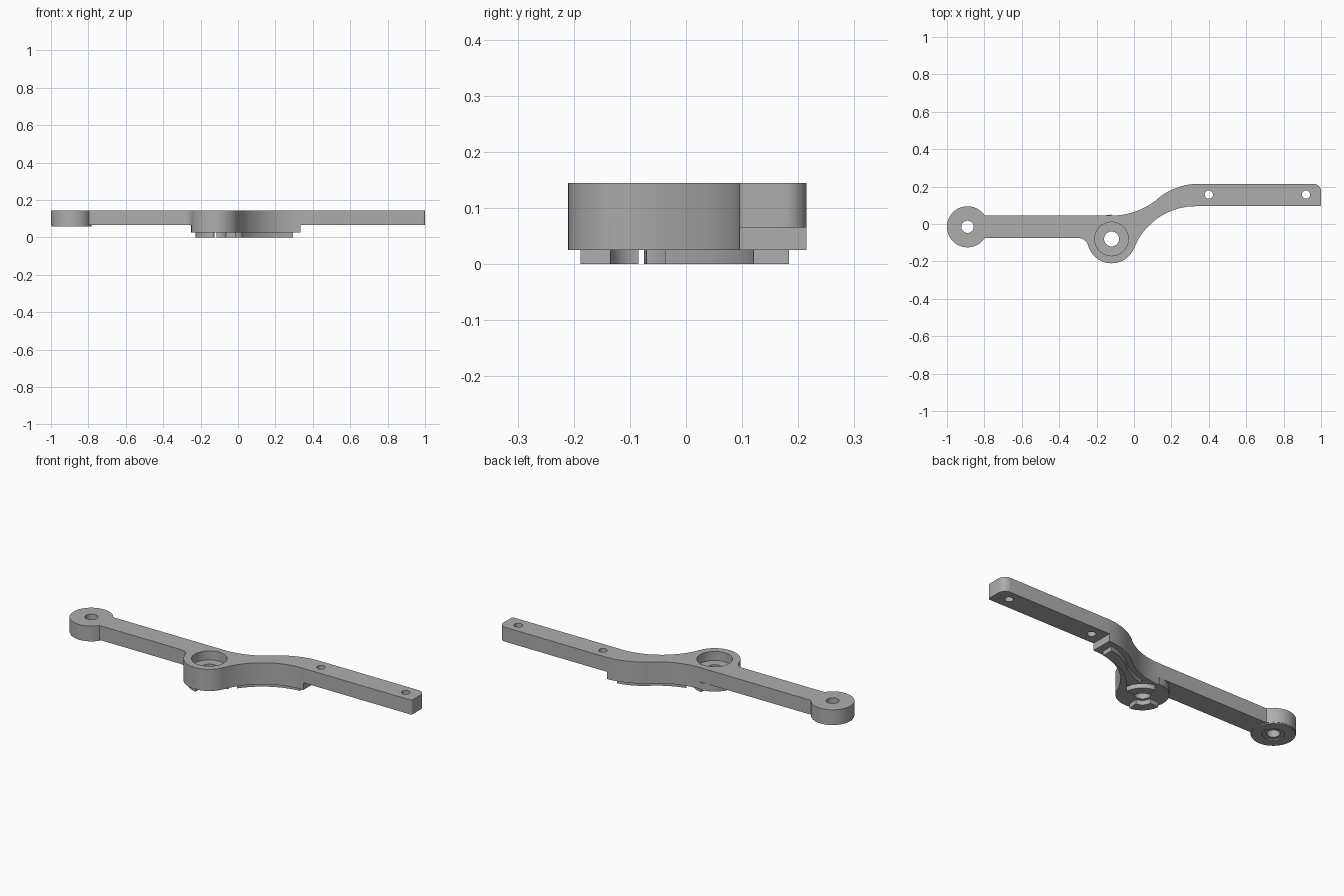
import bpy, bmesh
from math import radians, degrees, sin, cos, acos, atan2, hypot

if "Cube" in bpy.data.objects:
    bpy.data.objects.remove(bpy.data.objects["Cube"])

grey = bpy.data.materials.new("plain grey")
grey.use_nodes = True
grey.diffuse_color = (0.42, 0.42, 0.42, 1)
grey.node_tree.nodes["Principled BSDF"].inputs["Base Color"].default_value = grey.diffuse_color

# Layout: centres, radii and tangent angles of the outline arcs
EYE, EYE_R = (-0.89, -0.015), 0.11
PIVOT, PIVOT_R = (-0.12, -0.08), 0.13
BEND_R = 0.354
FRONT = (0.33, 0.095 - BEND_R)
BACK = (0.35, 0.215 - BEND_R)
DIP_R = 0.384
DIP = (-0.12, 0.045 + DIP_R)
FIL_R = 0.055
FILLET = (-0.298, -0.13)
TOP, LOW, STEP, PAD = 0.145, 0.065, 0.025, 0.0


def angle(a, b):
    return degrees(atan2(b[1] - a[1], b[0] - a[0]))


def arc(c, r, a0, a1, n=24):
    angs = [radians(a0 + (a1 - a0) * i / n) for i in range(n + 1)]
    return [(c[0] + r * cos(a), c[1] + r * sin(a)) for a in angs]


def prism(name, pts, z0, z1):
    """Extrude a closed plan outline from z0 to z1."""
    clean = [p for i, p in enumerate(pts)
             if hypot(p[0] - pts[i - 1][0], p[1] - pts[i - 1][1]) > 1e-4]
    bm = bmesh.new()
    face = bm.faces.new([bm.verts.new((x, y, z0)) for x, y in clean])
    out = bmesh.ops.extrude_face_region(bm, geom=[face])
    verts = [v for v in out["geom"] if isinstance(v, bmesh.types.BMVert)]
    bmesh.ops.translate(bm, verts=verts, vec=(0, 0, z1 - z0))
    bmesh.ops.recalc_face_normals(bm, faces=bm.faces)
    mesh = bpy.data.meshes.new(name)
    bm.to_mesh(mesh)
    bm.free()
    mesh.materials.append(grey)
    ob = bpy.data.objects.new(name, mesh)
    bpy.context.collection.objects.link(ob)
    return ob


def drill(ob, c, r, z0, z1):
    """Cut a round hole and drop the cutter."""
    cutter = prism("cutter", arc(c, r, 0, 352.5, 47), z0, z1)
    cutter.hide_render = True
    mod = ob.modifiers.new("hole", "BOOLEAN")
    mod.operation, mod.solver, mod.object = "DIFFERENCE", "EXACT", cutter
    graph = bpy.context.evaluated_depsgraph_get()
    mesh = bpy.data.meshes.new_from_object(ob.evaluated_get(graph))
    ob.modifiers.clear()
    ob.data = mesh
    bpy.data.objects.remove(cutter)


def bend_outline(inset, end):
    """Pivot boss and curved neck, pulled in by inset, cut off at x = end."""
    def start(c, r):
        return max(90, degrees(acos(min(1, (end - c[0]) / r))))
    fr, br = BEND_R + inset, BEND_R - inset
    join = angle(FRONT, PIVOT)
    turn = angle(BACK, DIP)
    pts = arc(FRONT, fr, join, start(FRONT, fr))
    pts += [(end, pts[-1][1])]
    back = arc(BACK, br, start(BACK, br), turn)
    pts += [(end, back[0][1])] + back
    pts += arc(DIP, DIP_R + inset, turn - 180, -90)
    pts += arc(PIVOT, PIVOT_R - inset, 90, join + 180, 36)
    return pts


# Arm: eye, straight bar, pivot, S-bend and offset bar in one outline
join, turn = angle(FRONT, PIVOT), angle(BACK, DIP)
fil = angle(FILLET, PIVOT)
outline = arc(FRONT, BEND_R, join, 90)
outline += arc((0.99, 0.105), 0.01, -90, 0, 5)
outline += arc((0.96, 0.175), 0.04, 0, 90, 10)
outline += arc(BACK, BEND_R, 90, turn)
outline += arc(DIP, DIP_R, turn - 180, -90)
outline += arc(EYE, EYE_R, 33, 327, 48)
outline += arc(FILLET, FIL_R, 90, fil, 10)
outline += arc(PIVOT, PIVOT_R, fil + 180, join + 180, 36)
arm = prism("lever_arm", outline, LOW, TOP)
drill(arm, EYE, 0.033, -1, 1)
drill(arm, PIVOT, 0.09, 0.095, 1)
drill(arm, PIVOT, 0.04, -1, 1)
for x in (0.4, 0.92):
    drill(arm, (x, 0.157), 0.022, -1, 1)

# Deeper layer below the pivot and bend
neck = prism("neck_underside", bend_outline(0, 0.335), STEP, LOW)
drill(neck, PIVOT, 0.04, -1, 1)

# Raised pad under the bend, clear of the pivot
pad = prism("bend_pad", bend_outline(0.027, 0.295), PAD, STEP)
drill(pad, PIVOT, 0.147, -1, 1)

# Two curved pads around the pivot hole
parts = [arm, neck, pad]
for side, mid in (("inner", 45), ("outer", 225)):
    seg = arc(PIVOT, 0.108, mid - 40, mid + 40) + arc(PIVOT, 0.055, mid + 40, mid - 40)
    parts.append(prism(side + "_pivot_pad", seg, PAD, STEP))

# Thin lip below the eye, with a wider mouth
lip = prism("eye_lip", arc(EYE, EYE_R - 0.003, 0, 352.5, 47), 0.059, LOW)
drill(lip, EYE, 0.055, -1, 1)
parts.append(lip)

bpy.ops.object.select_all(action="DESELECT")
for ob in parts:
    ob.select_set(True)
bpy.context.view_layer.objects.active = arm
bpy.ops.object.shade_smooth_by_angle(angle=radians(30))
